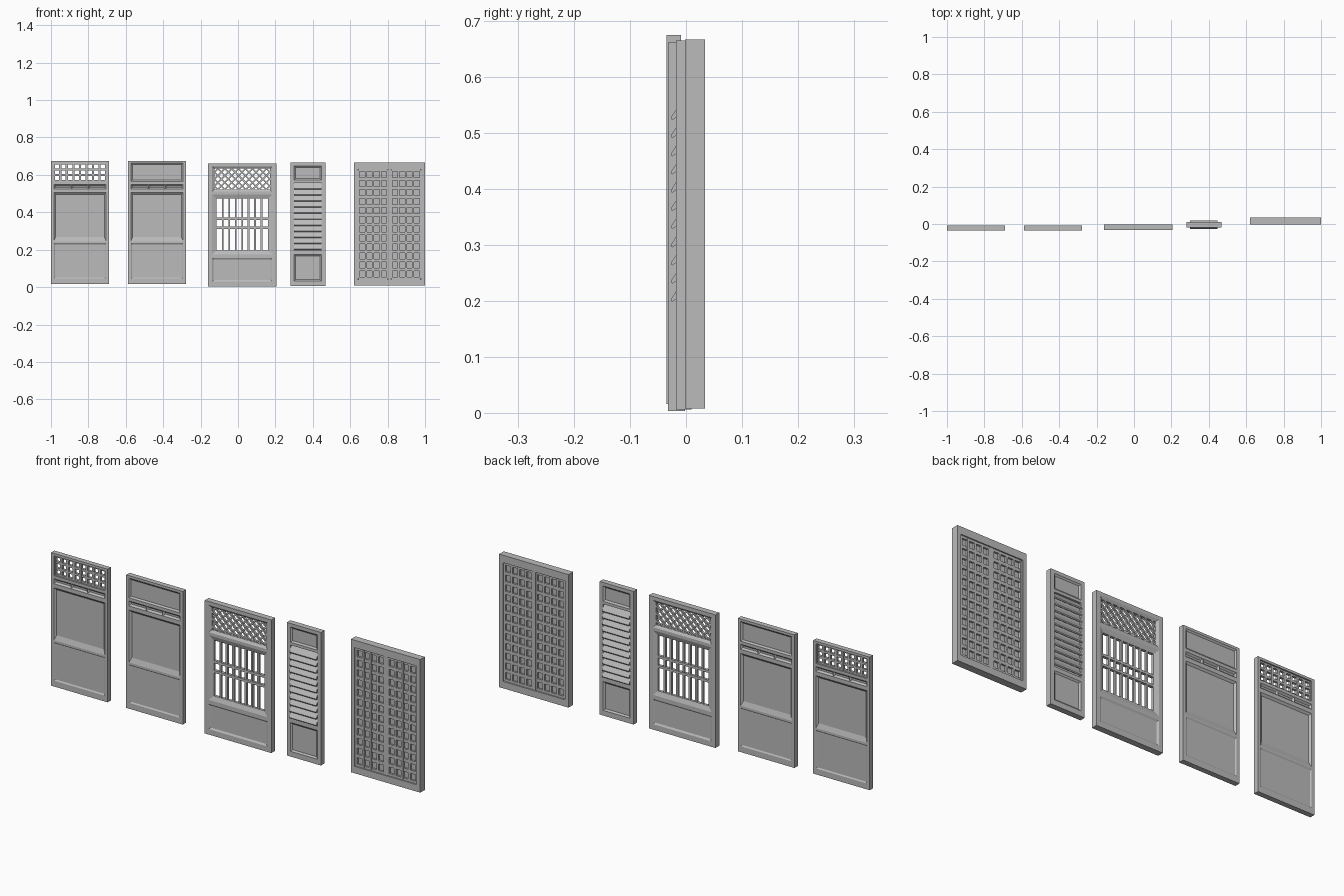
import bpy, bmesh, math
from mathutils import Matrix, Vector

if "Cube" in bpy.data.objects:
    bpy.data.objects.remove(bpy.data.objects["Cube"], do_unlink=True)

grey = bpy.data.materials.new("plain grey")
grey.use_nodes = True
grey.diffuse_color = (0.5, 0.5, 0.5, 1)
grey.node_tree.nodes["Principled BSDF"].inputs["Base Color"].default_value = grey.diffuse_color


def box(bm, x0, x1, y0, y1, z0, z1):
    size = Matrix.Diagonal((x1 - x0, y1 - y0, z1 - z0, 1))
    mid = Matrix.Translation(((x0 + x1) / 2, (y0 + y1) / 2, (z0 + z1) / 2))
    bmesh.ops.create_cube(bm, size=1, matrix=mid @ size)


def sunk(bm, x0, x1, y0, y1, z0, z1, depth=0.006, slope=0.008, sill=None, hole=False):
    """Infill with sloped moulding sinking in from both faces."""
    sill = slope if sill is None else sill

    def ring(y, s, b):
        return [bm.verts.new(p) for p in ((x0 + s, y, z0 + b), (x1 - s, y, z0 + b),
                                          (x1 - s, y, z1 - s), (x0 + s, y, z1 - s))]
    rings = [ring(y0 + depth, slope, sill), ring(y0, 0, 0),
             ring(y1, 0, 0), ring(y1 - depth, slope, sill)]
    if hole:
        rings.append(rings[0])
    for a, b in zip(rings, rings[1:]):
        for i in range(4):
            j = (i + 1) % 4
            bm.faces.new((a[i], a[j], b[j], b[i]))
    if not hole:
        bm.faces.new(rings[0])
        bm.faces.new(rings[3])


def frame(bm, x0, x1, y0, y1, z0, z1, stile, openings):
    """Two stiles plus the rails between stacked openings, listed bottom to top."""
    box(bm, x0, x0 + stile, y0, y1, z0, z1)
    box(bm, x1 - stile, x1, y0, y1, z0, z1)
    edges = [z0] + [z for pair in openings for z in pair] + [z1]
    for low, high in zip(edges[::2], edges[1::2]):
        box(bm, x0 + stile, x1 - stile, y0, y1, low, high)


def grid(bm, x0, x1, y0, y1, z0, z1, cols, rows, wide, tall):
    """Crossing bars, including the two ends in each direction."""
    for i in range(cols + 1):
        x = x0 + (x1 - x0) * i / cols
        box(bm, x - wide / 2, x + wide / 2, y0, y1, z0, z1)
    for j in range(rows + 1):
        z = z0 + (z1 - z0) * j / rows
        box(bm, x0, x1, y0 + 0.001, y1 - 0.001, z - tall / 2, z + tall / 2)


def finish(bm, name):
    bmesh.ops.recalc_face_normals(bm, faces=bm.faces)
    mesh = bpy.data.meshes.new(name)
    bm.to_mesh(mesh)
    bm.free()
    mesh.materials.append(grey)
    bpy.context.collection.objects.link(bpy.data.objects.new(name, mesh))


# Two matching doors: one with an open lattice, one with a closed top panel
Y0, Y1 = -0.035, -0.009
for name, left, lattice in (("lattice_top_door", -1.0, True), ("solid_top_door", -0.588, False)):
    right = left + 0.31
    a, b = left + 0.015, right - 0.015
    bm = bmesh.new()
    frame(bm, left, right, Y0, Y1, 0.016, 0.675, 0.015,
          [(0.045, 0.235), (0.245, 0.505), (0.525, 0.55), (0.565, 0.663)])
    sunk(bm, a, b, Y0, Y1, 0.045, 0.235, 0.004, 0.006)
    sunk(bm, a, b, Y0, Y1, 0.245, 0.505, 0.008, 0.01, 0.024)
    finish(bm, name + "_frame")

    # Row of three slots below the top panel
    bm = bmesh.new()
    cuts = [a, a + 0.095, a + 0.185, b]
    for low, high in zip(cuts, cuts[1:]):
        sunk(bm, low, high, Y0, Y1, 0.525, 0.55, 0.008, 0.008)
    finish(bm, name + "_slots")

    bm = bmesh.new()
    if lattice:
        grid(bm, a, b, Y0 + 0.006, Y1 - 0.006, 0.567, 0.661, 8, 3, 0.012, 0.011)
    else:
        sunk(bm, a, b, Y0, Y1, 0.565, 0.663, 0.006, 0.008)
    finish(bm, name + "_top_infill")

# Barred window door
Y0, Y1 = -0.032, -0.002
ym = (Y0 + Y1) / 2
bm = bmesh.new()
frame(bm, -0.16, 0.205, Y0, Y1, 0.003, 0.662, 0.022,
      [(0.03, 0.155), (0.175, 0.495), (0.51, 0.645)])
sunk(bm, -0.138, 0.183, Y0, Y1, 0.03, 0.155, 0.005, 0.008)
sunk(bm, -0.138, 0.183, Y0, Y1, 0.175, 0.495, 0.008, 0.022, 0.022, True)
sunk(bm, -0.138, 0.183, Y0, Y1, 0.51, 0.645, 0.008, 0.012, 0.012, True)
finish(bm, "window_door_frame")

bm = bmesh.new()
for i in range(1, 8):
    x = -0.116 + 0.277 * i / 8
    box(bm, x - 0.005, x + 0.005, ym - 0.006, ym + 0.006, 0.19, 0.48)
for z in (0.318, 0.366):
    box(bm, -0.12, 0.165, ym - 0.007, ym + 0.007, z - 0.006, z + 0.006)
finish(bm, "window_bars")

# Diagonal strips trimmed to the upper opening
bm = bmesh.new()
ax, bx, az, bz = -0.126, 0.171, 0.522, 0.633
pitch = (bz - az) / 3
for lean in (1, -1):
    for k in range(-3, 9):
        start = (k + 0.5) * pitch
        t0, t1 = max(0, -start), min(bz - az, bx - ax - start)
        if t1 - t0 < 0.004:
            continue
        ends = [Vector((ax + start + t, ym + 0.002 * lean, az + t if lean > 0 else bz - t))
                for t in (t0, t1)]
        size = Matrix.Diagonal(((ends[1] - ends[0]).length + 0.008, 0.011, 0.008, 1))
        turn = Matrix.Rotation(-lean * math.pi / 4, 4, "Y")
        bmesh.ops.create_cube(bm, size=1,
                              matrix=Matrix.Translation((ends[0] + ends[1]) / 2) @ turn @ size)
finish(bm, "diamond_lattice")

# Narrow shutter with louvres on both faces
Y0, Y1 = -0.018, 0.01
ym = (Y0 + Y1) / 2
bm = bmesh.new()
frame(bm, 0.28, 0.467, Y0, Y1, 0.006, 0.665, 0.02,
      [(0.032, 0.175), (0.195, 0.558), (0.572, 0.648)])
for low, high in ((0.032, 0.175), (0.572, 0.648)):
    sunk(bm, 0.30, 0.447, Y0, Y1, low, high, 0.006, 0.008)
finish(bm, "shutter_frame")

bm = bmesh.new()
box(bm, 0.30, 0.447, ym - 0.004, ym + 0.004, 0.195, 0.558)
for i in range(11):
    z = 0.197 + 0.0325 * i
    for side in (-1, 1):
        profile = ((0.002, 0.032), (0.005, 0.034), (0.023, 0.006), (0.021, 0.001), (0.002, 0.014))
        ends = [[bm.verts.new((x, ym + side * d, z + h)) for d, h in profile] for x in (0.30, 0.447)]
        bm.faces.new(ends[0])
        bm.faces.new(ends[1])
        for j in range(len(profile)):
            k = (j + 1) % len(profile)
            bm.faces.new((ends[0][j], ends[0][k], ends[1][k], ends[1][j]))
finish(bm, "shutter_louvres")

# Double gridded window with a deep frame
Y0, Y1 = -0.002, 0.034
ym = (Y0 + Y1) / 2
bm = bmesh.new()
frame(bm, 0.62, 1.0, Y0, Y1, 0.008, 0.667, 0.02, [(0.042, 0.63)])
finish(bm, "grid_window_frame")
for name, a, b in (("right_grid_leaf", 0.645, 0.800), ("left_grid_leaf", 0.820, 0.975)):
    bm = bmesh.new()
    box(bm, a - 0.004, b + 0.004, ym - 0.003, ym + 0.003, 0.042, 0.63)
    grid(bm, a, b, ym - 0.013, ym + 0.013, 0.046, 0.626, 4, 12, 0.011, 0.016)
    finish(bm, name)
bm = bmesh.new()
box(bm, 0.802, 0.818, ym - 0.015, ym + 0.015, 0.042, 0.63)
finish(bm, "meeting_stile")
